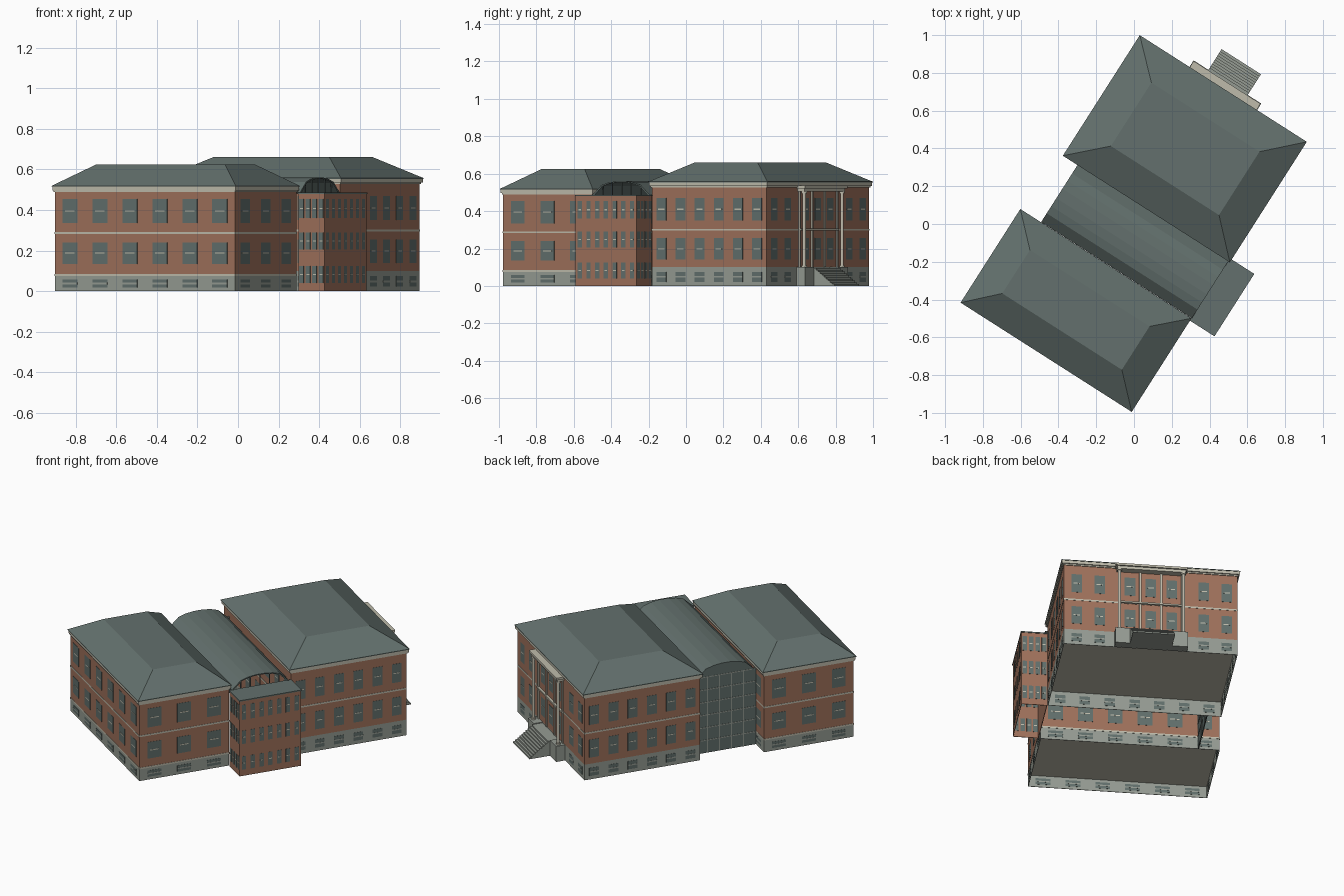
import bpy, bmesh, math
from mathutils import Matrix

if "Cube" in bpy.data.objects:
    bpy.data.objects.remove(bpy.data.objects["Cube"])

TURN = Matrix.Rotation(math.radians(-32.55), 4, 'Z')   # whole building is turned on the site


def material(name, rgb):
    m = bpy.data.materials.new(name)
    m.diffuse_color = (*rgb, 1)
    m.use_nodes = True
    m.node_tree.nodes["Principled BSDF"].inputs["Base Color"].default_value = m.diffuse_color
    return m


BRICK = material("brick", (0.345, 0.165, 0.105))
STONE = material("grey stone", (0.30, 0.33, 0.29))
TRIM = material("beige trim", (0.52, 0.50, 0.41))
ROOF = material("slate roof", (0.125, 0.163, 0.153))
GLASS = material("window glass", (0.12, 0.16, 0.15))


def finish(name, bm, mat):
    bmesh.ops.recalc_face_normals(bm, faces=bm.faces)
    bm.transform(TURN)
    me = bpy.data.meshes.new(name)
    bm.to_mesh(me)
    bm.free()
    me.materials.append(mat)
    ob = bpy.data.objects.new(name, me)
    bpy.context.collection.objects.link(ob)
    return ob


def boxes(name, mat, items):
    """Boxes given as (x0, x1, y0, y1, z0, z1) in building axes."""
    bm = bmesh.new()
    for x0, x1, y0, y1, z0, z1 in items:
        m = (Matrix.Translation(((x0 + x1) / 2, (y0 + y1) / 2, (z0 + z1) / 2))
             @ Matrix.Diagonal((x1 - x0, y1 - y0, z1 - z0, 1)))
        bmesh.ops.create_cube(bm, size=1, matrix=m)
    return finish(name, bm, mat)


def prism(name, mat, profile, lo, hi):
    """Extrude a closed profile of (y, z) pairs along x."""
    bm = bmesh.new()
    f = bm.faces.new([bm.verts.new((lo, p, z)) for p, z in profile])
    ext = bmesh.ops.extrude_face_region(bm, geom=[f], use_keep_orig=True)
    vs = [g for g in ext["geom"] if isinstance(g, bmesh.types.BMVert)]
    bmesh.ops.translate(bm, verts=vs, vec=(hi - lo, 0, 0))
    return finish(name, bm, mat)


def plate(side, rect, t0, t1, z0, z1, out, depth=.001):
    """Thin plate on one side of a rectangular plan, from depth inside to out outside."""
    x0, x1, y0, y1 = rect
    return {"right": (x1 - depth, x1 + out, t0, t1, z0, z1),
            "left": (x0 - out, x0 + depth, t0, t1, z0, z1),
            "back": (t0, t1, y1 - depth, y1 + out, z0, z1),
            "front": (t0, t1, y0 - out, y0 + depth, z0, z1)}[side]


def grow(rect, d):
    return (rect[0] - d, rect[1] + d, rect[2] - d, rect[3] + d)


T = .003   # thickness of hollow walls


def ring(rect, z0, z1):
    """Four thin walls around a plan, open above and below."""
    x0, x1, y0, y1 = rect
    return [(x0, x1, y0, y0 + T, z0, z1), (x0, x1, y1 - T, y1, z0, z1),
            (x0, x0 + T, y0 + T, y1 - T, z0, z1), (x1 - T, x1, y0 + T, y1 - T, z0, z1)]


def windows(name, rect, sides, width, rows, bar_mat=TRIM, bar=.32, depth=.001, thick=.003):
    """Windows with a cross bar; each side has a count or a list of centres."""
    panes, bars = [], []
    for side, spots in sides.items():
        lo, hi = rect[:2] if side in ("front", "back") else rect[2:]
        if isinstance(spots, int):
            spots = [lo + (hi - lo) * (i + .5) / spots for i in range(spots)]
        for c in spots:
            for z0, z1 in rows:
                panes.append(plate(side, rect, c - width / 2, c + width / 2, z0, z1, .0012, depth))
                zm = (z0 + z1) / 2
                bars.append(plate(side, rect, c - width * bar, c + width * bar,
                                  zm - thick, zm + thick, .002, depth + .0008))
    boxes(name + "_window_panes", GLASS, panes)
    boxes(name + "_window_bars", bar_mat, bars)


def hip_roof(name, eave, top, z0, z1):
    bm = bmesh.new()
    rings = []
    for (x0, x1, y0, y1), z in ((eave, z0), (eave, z0 + .004), (top, z1)):
        rings.append([bm.verts.new((x, y, z)) for x, y in ((x0, y0), (x1, y0), (x1, y1), (x0, y1))])
    for a, b in zip(rings, rings[1:]):
        for i in range(4):
            bm.faces.new((a[i], a[(i + 1) % 4], b[(i + 1) % 4], b[i]))
    bm.faces.new(rings[0])
    bm.faces.new(rings[-1])
    finish(name, bm, ROOF)


def block(name, rect, base, belt, eave_z, roof_top, roof_rect, overhang, sides, width, cellar, rows):
    """One main block: hollow stone base, raised floor, brick walls, belts, cornice, roof, windows."""
    boxes(name + "_stone_base", STONE, ring(rect, 0, base))
    boxes(name + "_floor_slab", TRIM, [(*grow(rect, -T), base - .003, base)])
    boxes(name + "_brick_walls", BRICK, [(*rect, base, eave_z - .02)])
    boxes(name + "_belts", TRIM, [(*grow(rect, .0015), z - .005, z + .005) for z in belt])
    boxes(name + "_cornice", TRIM, [(*grow(rect, .005), eave_z - .026, eave_z - .018),
                                    (*grow(rect, overhang - .003), eave_z - .018, eave_z)])
    hip_roof(name + "_roof", grow(rect, overhang), roof_rect, eave_z, roof_top)
    windows(name, rect, sides, width, rows)
    windows(name + "_cellar", rect, sides, width, [cellar], STONE, .5, T + .0012, .004)


# Two main blocks
NORTH = (-.497, .522, .117, .844)
SOUTH = (-.538, .513, -.833, -.269)
MID = .012   # portico centre
block("north_block", NORTH, .10, [.30], .553, .66, (-.325, .354, .282, .68), .015,
      {"front": 7, "back": [MID + d for d in (-.445, -.31, -.122, 0, .122, .30, .435)],
       "left": 6, "right": 6}, .062, (.022, .074), [(.14, .255), (.35, .47)])
block("south_block", SOUTH, .08, [.0805, .287], .515, .625, (-.39, .361, -.685, -.413), .012,
      {"front": 6, "back": 6, "left": 3, "right": 3}, .087,
      (.018, .058), [(.135, .24), (.335, .455)])

# Link hall: faceted barrel roof between the blocks, open at the tower end
Y0, Y1, SPRING = -.265, .113, .487
mid = (Y0 + Y1) / 2
rise = [(.180, 0), (.125, .052), (.080, .066), (.030, .073)]
arc = [(mid - d, SPRING + h) for d, h in rise] + [(mid + d, SPRING + h) for d, h in reversed(rise)]
inner = [(mid + (y - mid) * .96, z - .006) for y, z in reversed(arc)]
prism("barrel_roof", ROOF, arc + inner, -.42, .527)
prism("arch_glass_left", GLASS, [(mid + (y - mid) * .98, z - .003) for y, z in arc], -.417, -.411)
boxes("arch_mullions", ROOF, [(.515, .520, mid + d - .003, mid + d + .003, SPRING - .006, SPRING + h)
                              for d, h in ((-.12, .05), (-.06, .066), (0, .07), (.06, .066), (.12, .05))])

# Curtain wall on the left end of the link
boxes("curtain_wall_glass", GLASS, [(-.416, -.41, -.269, .117, 0, .486)])
grid = [(-.418, -.408, Y0 + (Y1 - Y0) * k / 5 - .003, Y0 + (Y1 - Y0) * k / 5 + .003, 0, .486) for k in range(1, 5)]
grid += [(-.418, -.408, Y0, Y1, .486 * k / 6 - .003, .486 * k / 6 + .003) for k in range(1, 7)]
boxes("curtain_wall_mullions", STONE, grid)

# Stair tower on the right end of the link, hollow below
TOWER = (.524, .676, -.269, .117)
boxes("tower_walls", BRICK, ring(TOWER, 0, .48))
boxes("tower_roof", ROOF, [(*grow(TOWER, .003), .48, .487)])
windows("tower", TOWER, {"front": 4, "back": 4, "right": 7}, .027,
        [(.04, .125), (.205, .29), (.36, .455)], depth=T + .0012)

# Portico on the back of the north block
boxes("portico_platform", STONE, [(-.107, .14, .845, .90, 0, .095),
                                  (-.20, -.107, .845, .90, 0, .10), (.14, .225, .845, .90, 0, .10)])
boxes("portico_entablature", TRIM, [(MID - .20, MID + .20, .84, .887, .505, .522),
                                    (MID - .21, MID + .21, .84, .897, .522, .536)])
boxes("portico_beam", TRIM, [(MID - .19, MID + .19, .844, .858, .296, .306)])
boxes("portico_pilasters", TRIM, [(MID + d - .007, MID + d + .007, .84, .852, .10, .505)
                                  for d in (-.185, -.061, .061, .185)])
bm = bmesh.new()
for x in (MID - .188, MID + .188):
    for r, z0, z1 in ((.009, .108, .497), (.014, .10, .11), (.014, .495, .505)):
        bmesh.ops.create_cone(bm, cap_ends=True, segments=12, radius1=r, radius2=r, depth=z1 - z0,
                              matrix=Matrix.Translation((x, .877, (z0 + z1) / 2)))
finish("portico_columns", bm, TRIM)

# Entrance steps
N = 10
profile = [(.90, 0), (1.03, 0)]
for i in range(N):
    y, z = 1.03 - .13 * i / N, .095 * (i + 1) / N
    profile += [(y, z), (y - .13 / N, z)]
prism("entrance_steps", STONE, profile[:-1] + [(.90, .095)], -.107, .14)
